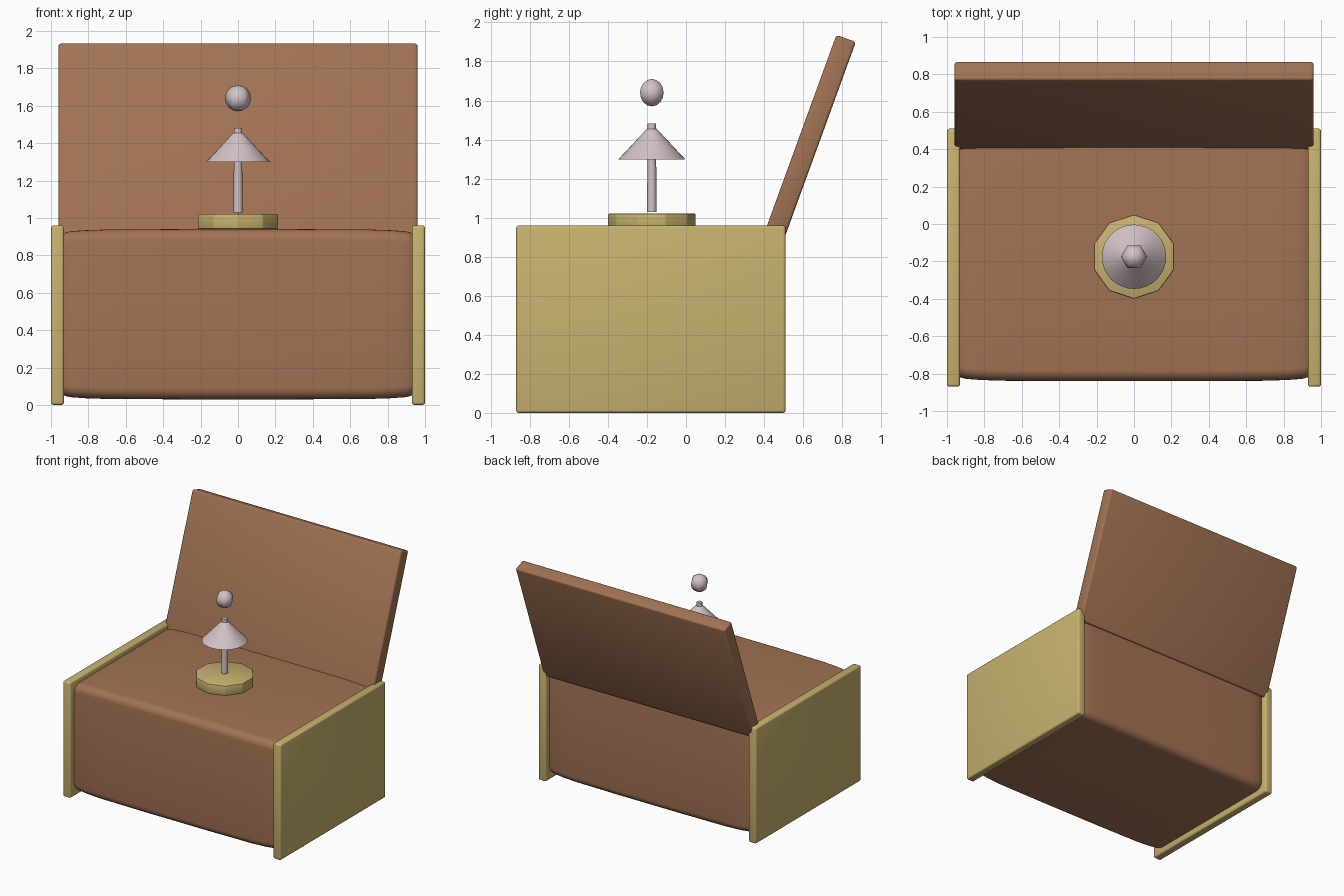
import bpy
import bmesh
import math

old = bpy.data.objects.get("Cube")
if old:
    bpy.data.objects.remove(old, do_unlink=True)


def make_material(name, rgb):
    mat = bpy.data.materials.new(name)
    mat.use_nodes = True
    mat.diffuse_color = (*rgb, 1)
    shader = mat.node_tree.nodes["Principled BSDF"]
    shader.inputs["Base Color"].default_value = (*rgb, 1)
    shader.inputs["Roughness"].default_value = 0.6
    return mat


WOOD = make_material("brown wood", (0.36, 0.17, 0.088))
GOLD = make_material("pale gold", (0.58, 0.45, 0.16))
PINK = make_material("pale pink", (0.66, 0.54, 0.57))
STAND_Y = -0.175


def finish(bm, name, mat, smooth_angle=None):
    bmesh.ops.recalc_face_normals(bm, faces=bm.faces)
    mesh = bpy.data.meshes.new(name)
    bm.to_mesh(mesh)
    bm.free()
    mesh.materials.append(mat)
    obj = bpy.data.objects.new(name, mesh)
    bpy.context.collection.objects.link(obj)
    if smooth_angle:
        bpy.ops.object.select_all(action="DESELECT")
        obj.select_set(True)
        bpy.context.view_layer.objects.active = obj
        bpy.ops.object.shade_smooth_by_angle(angle=math.radians(smooth_angle))
    return obj


def bevelled_box(name, size, location, mat, bevel, tilt=0):
    bm = bmesh.new()
    bmesh.ops.create_cube(bm, size=1)
    bmesh.ops.scale(bm, vec=size, verts=bm.verts)
    bmesh.ops.bevel(bm, geom=bm.edges[:], offset=bevel, segments=3,
                    profile=0.5, affect="EDGES")
    obj = finish(bm, name, mat, 40)
    obj.location = location
    obj.rotation_euler.x = math.radians(tilt)
    return obj


def cone_part(name, sides, r_low, r_high, z_low, z_high, mat, smooth=40, bevel=0):
    bm = bmesh.new()
    bmesh.ops.create_cone(bm, cap_ends=True, segments=sides, radius1=r_low,
                          radius2=r_high, depth=z_high - z_low)
    if bevel:
        bmesh.ops.bevel(bm, geom=bm.edges[:], offset=bevel, segments=2,
                        profile=0.5, affect="EDGES")
    obj = finish(bm, name, mat, smooth)
    obj.location = (0, STAND_Y, (z_low + z_high) / 2)
    return obj


def rounded_section(bm, x, inset, radius=0.06, steps=6):
    """One rounded rectangle across the chest, drawn in slightly by inset."""
    half_y, half_z = 0.66 - inset, 0.455 - inset
    ring = []
    for corner, (sy, sz) in enumerate([(1, 1), (-1, 1), (-1, -1), (1, -1)]):
        for i in range(steps + 1):
            a = math.pi / 2 * (corner + i / steps)
            ring.append(bm.verts.new((
                x,
                -0.18 + sy * (half_y - radius) + radius * math.cos(a),
                0.485 + sz * (half_z - radius) + radius * math.sin(a))))
    return ring


# Chest body: rounded section lofted along x, closing in slightly at the ends
bm = bmesh.new()
half = [(0.3, 0), (0.7, 0.002), (0.82, 0.006), (0.9, 0.012), (0.935, 0.022), (0.95, 0.035)]
stations = [(-x, i) for x, i in reversed(half)] + half
rings = [rounded_section(bm, x, inset) for x, inset in stations]
for a, b in zip(rings, rings[1:]):
    for i in range(len(a)):
        j = (i + 1) % len(a)
        bm.faces.new((a[i], a[j], b[j], b[i]))
bm.faces.new(rings[0])
bm.faces.new(rings[-1])
finish(bm, "chest_body", WOOD, 40)

# End panels
for side, sign in (("left", 1), ("right", -1)):
    bevelled_box(side + "_end_panel", (0.07, 1.38, 0.96),
                 (sign * 0.965, -0.18, 0.48), GOLD, 0.014)

# Open lid, leaning back
bevelled_box("open_lid", (1.92, 0.106, 1.1), (0, 0.632, 1.401), WOOD, 0.014, tilt=-20)

# Ten-sided turntable with a small bevel
cone_part("turntable", 10, 0.225, 0.225, 0.94, 1.022, GOLD, 25, bevel=0.008)

# Dancer: leg, skirt, waist and head
cone_part("dancer_leg", 12, 0.025, 0.022, 1.03, 1.32, PINK)
cone_part("dancer_skirt", 32, 0.172, 0.025, 1.298, 1.455, PINK)
cone_part("dancer_waist", 12, 0.023, 0.022, 1.44, 1.482, PINK)

bm = bmesh.new()
bmesh.ops.create_uvsphere(bm, u_segments=6, v_segments=8, radius=0.07)
head = finish(bm, "dancer_head", PINK, 70)
head.location = (0, STAND_Y, 1.64)
head.rotation_euler.z = math.radians(30)
